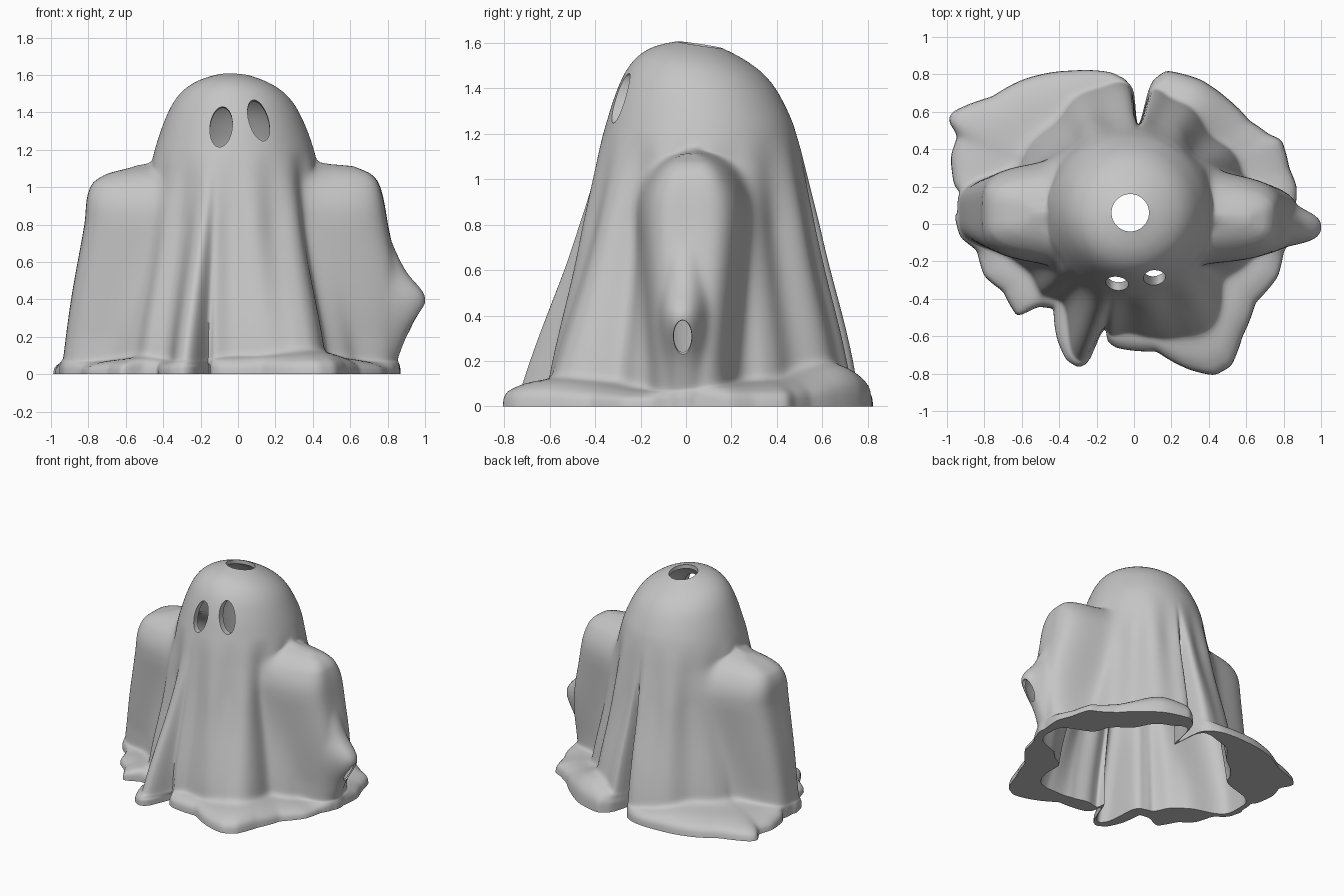
import bpy, bmesh, math
from math import sin, cos, pi

cube = bpy.data.objects.get("Cube")
if cube:
    bpy.data.objects.remove(cube, do_unlink=True)

CX, CY = -0.02, 0.06      # axis of the draped sheet
SEGMENTS = 400
TOP = 1.592
HOLE = 0.1

cloth = bpy.data.materials.new("grey_cloth")
cloth.use_nodes = True
grey = (0.56, 0.56, 0.56, 1)
cloth.diffuse_color = grey
cloth.node_tree.nodes["Principled BSDF"].inputs["Base Color"].default_value = grey


def clamp(v, low=0.0, high=1.0):
    return max(low, min(high, v))


def bump(a, centre, width):
    """Soft bump around one direction."""
    d = (a - centre + pi) % (2 * pi) - pi
    return math.exp(-(d / width) ** 2)


def curve(table, v):
    """Smooth curve through (position, value) pairs in rising order."""
    v = clamp(v, table[0][0], table[-1][0])
    last = len(table) - 1
    i = next(k for k in range(last) if v <= table[k + 1][0])

    def slope(k):
        a, b = table[max(k - 1, 0)], table[min(k + 1, last)]
        return (b[1] - a[1]) / (b[0] - a[0])

    (x0, y0), (x1, y1) = table[i], table[i + 1]
    d = x1 - x0
    t = (v - x0) / d
    blend = t * t * (3 - 2 * t)
    return (y0 + (y1 - y0) * blend
            + d * slope(i) * t * (1 - t) ** 2
            - d * slope(i + 1) * t * t * (1 - t))


# Radius of the head and skirt, and reach of each sleeve, by height
body_profile = [(0, .62), (.2, .6), (.6, .525), (1, .465), (1.2, .425),
                (1.4, .35), (1.5, .28), (1.56, .19), (TOP, HOLE)]
left_reach = [(0, .84), (.4, .89), (.8, .82), (1, .78), (1.07, .73), (1.11, .64)]
elbow_reach = [(0, .84), (.2, .92), (.4, 1.03), (.55, .92), (.8, .8)]
right_reach = [(0, .92), (.4, .87), (.8, .8), (1, .77), (1.07, .68), (1.11, .52)]

# Hem outline on the ground, in hundredths, counterclockwise from the left sleeve
hem_points = [
    (86, 6), (87, 20), (83, 30), (79, 45), (72, 48), (62, 55), (50, 67),
    (36, 77), (17, 82), (8, 75), (3, 48), (1, 48), (0, 70), (-4, 77), (-12, 81),
    (-33, 82), (-60, 77), (-76, 68), (-97, 60), (-100, 55), (-94, 48),
    (-98, 36), (-96, 20), (-88, 12), (-96, 5), (-93, -7), (-84, -14),
    (-80, -28), (-70, -36), (-62, -50), (-52, -44), (-43, -45), (-41, -62),
    (-36, -73), (-29, -77), (-22, -72), (-14, -44), (-15, -62), (-10, -66),
    (12, -68), (30, -78), (43, -81), (52, -76), (58, -60), (65, -42),
    (77, -28), (80, -15), (84, -8)]


def make_hem():
    polar = []
    for px, py in hem_points:
        x, y = px / 100 - CX, py / 100 - CY
        polar.append((math.atan2(y, x) % (2 * pi), math.hypot(x, y)))
    polar.sort()
    polar = ([(polar[-1][0] - 2 * pi, polar[-1][1])] + polar
             + [(polar[0][0] + 2 * pi, polar[0][1])])
    radii = []
    for i in range(SEGMENTS):
        a = 2 * pi * i / SEGMENTS
        k = next(j for j in range(len(polar) - 1) if a <= polar[j + 1][0])
        (a0, r0), (a1, r1) = polar[k], polar[k + 1]
        radii.append(r0 + (r1 - r0) * (a - a0) / max(a1 - a0, 1e-4))
    for _ in range(2):
        radii = [(radii[i - 1] + 2 * radii[i] + radii[(i + 1) % SEGMENTS]) / 4
                 for i in range(SEGMENTS)]
    return radii


hem = make_hem()


def lobe(a, reach, width, power):
    """Rounded box reaching sideways from the axis."""
    return (abs(cos(a) / reach) ** power + abs(sin(a) / width) ** power) ** (-1 / power)


def wall(i, z):
    """Radius of the hanging sheet, with folds and sleeves."""
    a = 2 * pi * i / SEGMENTS
    r = curve(body_profile, z)
    fade = clamp((1.2 - z) / 1.2)
    spread = hem[i] - r
    if spread > 0:
        pull = (0.15 + 0.75 * bump(a, 4.38, 0.22) + 0.7 * bump(a, pi / 2, 0.35)
                + 0.3 * bump(a, 5.2, 0.5))
        r += spread * pull * fade ** 1.8
    else:
        r += spread * clamp((1.15 - z) / 0.45)
    # ripples, and the hollows beside the sleeves
    hollows = (0.03 * bump(a, 4.03, 0.14) + 0.04 * bump(a, 5.68, 0.16)
               + 0.025 * bump(a, 0.65, 0.2) + 0.025 * bump(a, 2.5, 0.2))
    r += (0.015 * sin(13 * a + 0.6) - hollows) * clamp(fade * 3)
    drop = clamp((1.12 - z) / 0.27)
    width = math.sqrt(1 - (1 - drop) ** 2) * (0.24 - 0.05 * clamp((0.8 - z) / 0.6))
    if width > 0.01:
        if cos(a) > 0:
            sleeve = lobe(a + 0.05, curve(left_reach, z), width, 4)
            if z < 0.8:
                sleeve = max(sleeve, lobe(a + 0.08, curve(elbow_reach, z), 0.15, 2.8))
        else:
            sleeve = lobe(a, curve(right_reach, z), width * 1.12, 4)
        r = (r ** 9 + sleeve ** 9) ** (1 / 9)
    return r


def hem_height(i):
    a = 2 * pi * i / SEGMENTS
    return (0.08 + 0.1 * bump(a, 1.0, 0.5) + 0.05 * bump(a, 5.25, 0.3)
            + 0.05 * bump(a, 2.4, 0.4) + 0.012 * sin(7 * a))


def outer_ring(u):
    ring = []
    for i in range(SEGMENTS):
        z = TOP - (TOP - hem_height(i)) * u
        ring.append((wall(i, z), z))
    return ring


def flange_ring(angle):
    ring = []
    for i in range(SEGMENTS):
        h = hem_height(i)
        base = wall(i, h)
        edge = max(hem[i], base + 0.01)
        ring.append((base + (edge - base) * sin(angle), h * max(cos(angle), 0) ** 0.7))
    return ring


def inner_ring(z):
    return [(max(HOLE, wall(i, z + 0.03) - 0.035), z) for i in range(SEGMENTS)]


# Sheet: outside with extra rows over the shoulders, rolled hem, then the inside
levels = sorted([(k / 90) ** 1.25 for k in range(91)]
                + [0.3105 + 0.07 * k / 24 for k in range(24)])
rings = [outer_ring(u) for u in levels]
rings += [flange_ring(pi / 2 * k / 10) for k in range(1, 11)]
rings += [inner_ring((TOP - 0.03) * k / 50) for k in range(51)]

bm = bmesh.new()
loops = []
for ring in rings:
    loop = []
    for i, (r, z) in enumerate(ring):
        x, y = r * cos(2 * pi * i / SEGMENTS), r * sin(2 * pi * i / SEGMENTS)
        # the crown leans down towards the back
        tilt = clamp((z - 1.25) / 0.3) * (0.15 * y + 0.04 * x)
        loop.append(bm.verts.new((CX + x, CY + y, z - tilt)))
    loops.append(loop)
for k, lower in enumerate(loops):
    upper = loops[k - 1]
    for i in range(SEGMENTS):
        j = (i + 1) % SEGMENTS
        bm.faces.new((upper[i], lower[i], lower[j], upper[j]))
bmesh.ops.recalc_face_normals(bm, faces=bm.faces)

# Soften the outside of the cloth between the opening and the hem
soft = [v for loop in loops[3:len(levels) + 6] for v in loop]
for _ in range(6):
    bmesh.ops.smooth_vert(bm, verts=soft, factor=0.5,
                          use_axis_x=True, use_axis_y=True, use_axis_z=True)
mesh = bpy.data.meshes.new("draped_sheet")
bm.to_mesh(mesh)
bm.free()
mesh.materials.append(cloth)
sheet = bpy.data.objects.new("draped_sheet", mesh)
bpy.context.collection.objects.link(sheet)


def cut_opening(name, location, size, tilt):
    """Cut an oval opening through the sheet."""
    bpy.ops.mesh.primitive_uv_sphere_add(segments=40, ring_count=24, location=location,
                                         rotation=(0, tilt, 0))
    cutter = bpy.context.object
    cutter.name = name
    cutter.scale = size
    cutter.hide_render = True
    cutter.data.materials.append(cloth)
    mod = sheet.modifiers.new(name, 'BOOLEAN')
    mod.operation = 'DIFFERENCE'
    mod.solver = 'EXACT'
    mod.object = cutter
    bpy.ops.object.select_all(action='DESELECT')
    bpy.context.view_layer.objects.active = sheet
    sheet.select_set(True)
    bpy.ops.object.modifier_apply(modifier=mod.name)
    bpy.data.objects.remove(cutter, do_unlink=True)


# Eye openings and the curl at the end of the left sleeve
cut_opening("right_eye", (-0.09, -0.3, 1.32), (0.06, 0.2, 0.11), 0.1)
cut_opening("left_eye", (0.11, -0.27, 1.355), (0.052, 0.2, 0.115), -0.28)
cut_opening("sleeve_curl", (0.99, -0.015, 0.29), (0.1, 0.045, 0.09), 0)

bpy.ops.object.shade_smooth_by_angle(angle=math.radians(50))
